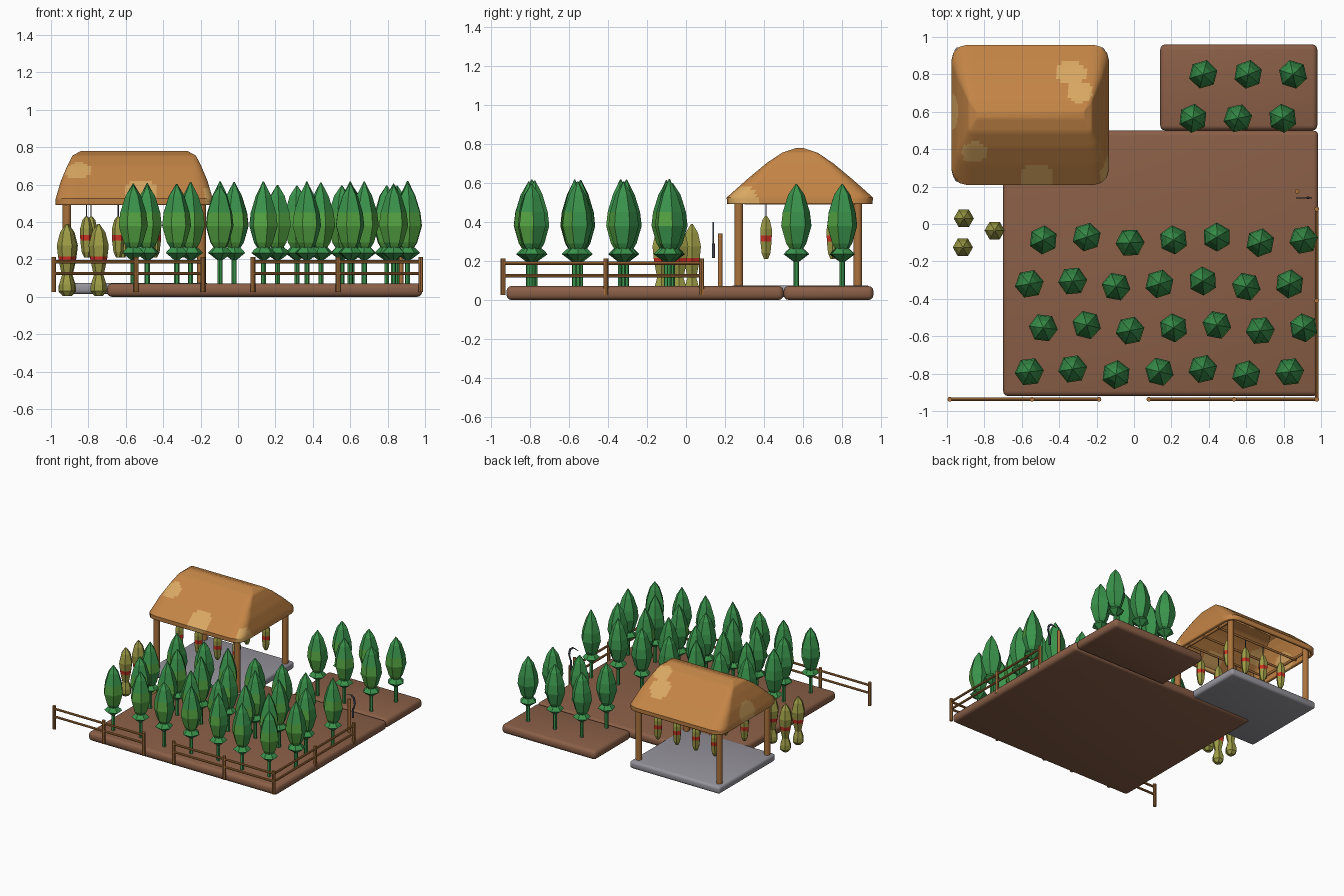
import bpy, bmesh, math, random
from mathutils import Vector

if "Cube" in bpy.data.objects:
    bpy.data.objects.remove(bpy.data.objects["Cube"])

random.seed(4)


def material(name, rgb):
    m = bpy.data.materials.new(name)
    lin = [((c / 255 + 0.055) / 1.055) ** 2.4 for c in rgb]
    m.diffuse_color = (*lin, 1)
    m.use_nodes = True
    m.node_tree.nodes["Principled BSDF"].inputs["Base Color"].default_value = m.diffuse_color
    return m


SOIL = material("soil brown", (138, 95, 71))
WOOD = material("wood", (172, 115, 60))
THATCH = material("thatch tan", (196, 133, 70))
STRAW = material("pale straw", (217, 168, 98))
STONE = material("stone grey", (150, 148, 156))
GREEN = material("leaf green", (58, 148, 76))
LIME = material("light leaf green", (84, 164, 66))
OLIVE = material("dried leaf olive", (157, 156, 70))
RED = material("red tie", (205, 50, 36))
DARK = material("dark metal", (66, 70, 80))


def finish(name, bm, mats, smooth=None):
    bmesh.ops.recalc_face_normals(bm, faces=bm.faces)
    me = bpy.data.meshes.new(name)
    bm.to_mesh(me)
    bm.free()
    for m in mats:
        me.materials.append(m)
    ob = bpy.data.objects.new(name, me)
    bpy.context.collection.objects.link(ob)
    if smooth:
        bpy.ops.object.select_all(action='DESELECT')
        bpy.context.view_layer.objects.active = ob
        ob.select_set(True)
        bpy.ops.object.shade_smooth_by_angle(angle=math.radians(smooth))
    return ob


def loft(bm, rings):
    """Skin a list of point rings and cap both ends."""
    vs = [[bm.verts.new(p) for p in r] for r in rings]
    n = len(vs[0])
    out = []
    for a, b in zip(vs, vs[1:]):
        out.append([bm.faces.new((a[i], a[(i + 1) % n], b[(i + 1) % n], b[i])) for i in range(n)])
    bm.faces.new(vs[0][::-1])
    bm.faces.new(vs[-1])
    return out


def lathe(bm, profile, sides, x, y, turn=0.0):
    ang = [turn + 2 * math.pi * i / sides for i in range(sides)]
    return loft(bm, [[(x + r * math.cos(a), y + r * math.sin(a), z) for a in ang] for r, z in profile])


def rod(name, a, b, r, mat, sides=10):
    a, b = Vector(a), Vector(b)
    q = (b - a).to_track_quat('Z', 'Y')
    bm = bmesh.new()
    ring = [q @ Vector((r * math.cos(t), r * math.sin(t), 0))
            for t in (2 * math.pi * i / sides for i in range(sides))]
    loft(bm, [[a + p for p in ring], [b + p for p in ring]])
    return finish(name, bm, [mat], 40)


def slab(name, lo, hi, mat, bevel):
    bm = bmesh.new()
    bmesh.ops.create_cube(bm, size=1)
    for v in bm.verts:
        v.co = [(l + h) / 2 + c * (h - l) for l, h, c in zip(lo, hi, v.co)]
    bmesh.ops.bevel(bm, geom=bm.edges[:], offset=bevel, segments=3, profile=0.5, affect='EDGES')
    return finish(name, bm, [mat], 30)


# Ground slabs
slab("main_field_soil", (-0.70, -0.92, 0), (0.985, 0.50, 0.072), SOIL, 0.027)
slab("back_field_soil", (0.14, 0.50, 0), (0.98, 0.96, 0.072), SOIL, 0.027)
slab("shelter_floor", (-0.96, 0.225, 0.015), (-0.155, 0.945, 0.075), STONE, 0.02)


# Crop plants: stem, low leaf whorl, pointed leaf crown
def plant(x, y, h):
    turn = random.uniform(0, 1)
    bm = bmesh.new()
    lathe(bm, [(0.014, 0.06), (0.014, 0.27)], 6, x, y, turn)
    lathe(bm, [(0.016, 0.198), (0.066, 0.235), (0.05, 0.252), (0.018, 0.28)], 6, x, y, turn + 0.4)
    crown = [(0.02, 0.24), (0.052, 0.29), (0.078, 0.38), (0.07, 0.45), (0.042, 0.54), (0.003, h)]
    rings = lathe(bm, crown, 6, x, y, turn)
    bm.normal_update()
    for faces in rings[:3]:
        for f in faces:
            c = f.calc_center_median()
            f.material_index = int(y - c.y > 0.02)
    finish("crop_plant", bm, [GREEN, LIME])


for row, y in enumerate((-0.79, -0.555, -0.32, -0.085)):
    for i in range(7):
        plant(-0.56 + 0.232 * i + 0.075 * (row % 2), y + (0, 0.015, -0.015)[i % 3],
              random.uniform(0.59, 0.62))
for row, y in enumerate((0.565, 0.80)):
    for i in range(3):
        plant(0.315 + 0.24 * i + 0.055 * row, y, 0.595)


# Dried leaf bundles with a red tie
def bundle(name, x, y, profile, band):
    bm = bmesh.new()
    for f in lathe(bm, profile, 6, x, y)[band]:
        f.material_index = 1
    finish(name, bm, [OLIVE, RED])


HANGING = [(0.012, 0.21), (0.026, 0.24), (0.033, 0.30), (0.034, 0.33), (0.034, 0.365),
           (0.022, 0.41), (0.006, 0.43)]
STANDING = [(0.022, 0.005), (0.044, 0.03), (0.042, 0.065), (0.026, 0.115), (0.042, 0.185),
            (0.047, 0.215), (0.054, 0.275), (0.036, 0.345), (0.005, 0.39)]
for y, dx in ((0.41, 0), (0.75, 0.025)):
    rod("hanging_rail", (-0.93, y, 0.505), (-0.18, y, 0.505), 0.009, WOOD)
    for i in range(4):
        x = -0.81 + 0.17 * i + dx
        bundle("hanging_bundle", x, y, HANGING, 2)
        rod("bundle_string", (x, y, 0.425), (x, y, 0.505), 0.003, DARK, 6)
for x, y in ((-0.91, 0.03), (-0.745, -0.035), (-0.915, -0.125)):
    bundle("standing_bundle", x, y, STANDING, 4)

# Shelter posts and beams
for x in (-0.915, -0.195):
    for y in (0.27, 0.88):
        rod("shelter_post", (x, y, 0.06), (x, y, 0.55), 0.023, WOOD)
    rod("cross_beam", (x, 0.25, 0.51), (x, 0.90, 0.51), 0.011, WOOD)
rod("hanging_rail", (-0.93, 0.58, 0.505), (-0.18, 0.58, 0.505), 0.009, WOOD)

# Thatched hip roof: rounded rectangles lofted upward, pale straw patches
LEVELS = [(0.422, 0.372, 0.492), (0.42, 0.375, 0.525), (0.392, 0.268, 0.62), (0.358, 0.172, 0.70),
          (0.33, 0.09, 0.755), (0.285, 0.015, 0.78)]
PATCHES = [((-0.34, 0.80, 0.64), 0.085), ((-0.29, 0.70, 0.72), 0.07), ((-0.85, 0.39, 0.67), 0.07),
           ((-0.52, 0.25, 0.56), 0.095), ((-0.97, 0.60, 0.55), 0.09), ((-0.15, 0.30, 0.51), 0.07)]


def roof_ring(hx, hy, z):
    r = min(hx, hy) * 0.22
    corners = []
    for k, (sx, sy) in enumerate(((1, 1), (-1, 1), (-1, -1), (1, -1))):
        for j in range(4):
            a = math.pi / 2 * (k + j / 3)
            corners.append((sx * (hx - r) + r * math.cos(a), sy * (hy - r) + r * math.sin(a)))
    pts = []
    for i, a in enumerate(corners):
        b = corners[(i + 1) % 16]
        n = 28 if i % 4 == 3 else 1
        pts += [(-0.555 + a[0] + (b[0] - a[0]) * t / n, 0.583 + a[1] + (b[1] - a[1]) * t / n, z)
                for t in range(n)]
    return pts


rings = []
for a, b in zip(LEVELS, LEVELS[1:]):
    rings += [roof_ring(*[p + (q - p) * t / 5 for p, q in zip(a, b)]) for t in range(5)]
rings.append(roof_ring(*LEVELS[-1]))
bm = bmesh.new()
loft(bm, rings)
bmesh.ops.recalc_face_normals(bm, faces=bm.faces)
bmesh.ops.delete(bm, geom=[f for f in bm.faces if f.normal.z < -0.9], context='FACES')
for f in bm.faces:
    c = f.calc_center_median()
    f.material_index = int(any((c - Vector(p)).length < r for p, r in PATCHES))
roof = finish("thatched_roof", bm, [THATCH, STRAW], 40)
mod = roof.modifiers.new("thickness", 'SOLIDIFY')
mod.thickness = 0.025
mod.offset = -1


# Fences: posts with two rails
def fence(points):
    for x, y in points:
        rod("fence_post", (x, y, 0.025), (x, y, 0.212), 0.013, WOOD, 8)
    for z in (0.125, 0.188):
        rod("fence_rail", (*points[0], z), (*points[-1], z), 0.009, WOOD, 8)


fence([(-0.985, -0.937), (-0.545, -0.937), (-0.187, -0.937)])
fence([(0.08, -0.937), (0.535, -0.937), (0.977, -0.937)])
fence([(0.977, -0.937), (0.977, -0.41), (0.977, 0.08)])

# Tool post with a sickle
rod("tool_post", (0.872, 0.175, 0.06), (0.872, 0.175, 0.34), 0.012, WOOD)
rod("sickle_handle", (0.93, 0.14, 0.215), (0.93, 0.14, 0.29), 0.008, DARK)
BLADE = [(0.93, 0.28), (0.946, 0.33), (0.938, 0.375), (0.91, 0.396), (0.872, 0.385)]
bm = bmesh.new()
loft(bm, [[(x - 0.007, 0.137, z - 0.004), (x + 0.007, 0.137, z + 0.004),
           (x + 0.007, 0.143, z + 0.004), (x - 0.007, 0.143, z - 0.004)] for x, z in BLADE])
finish("sickle_blade", bm, [DARK])
